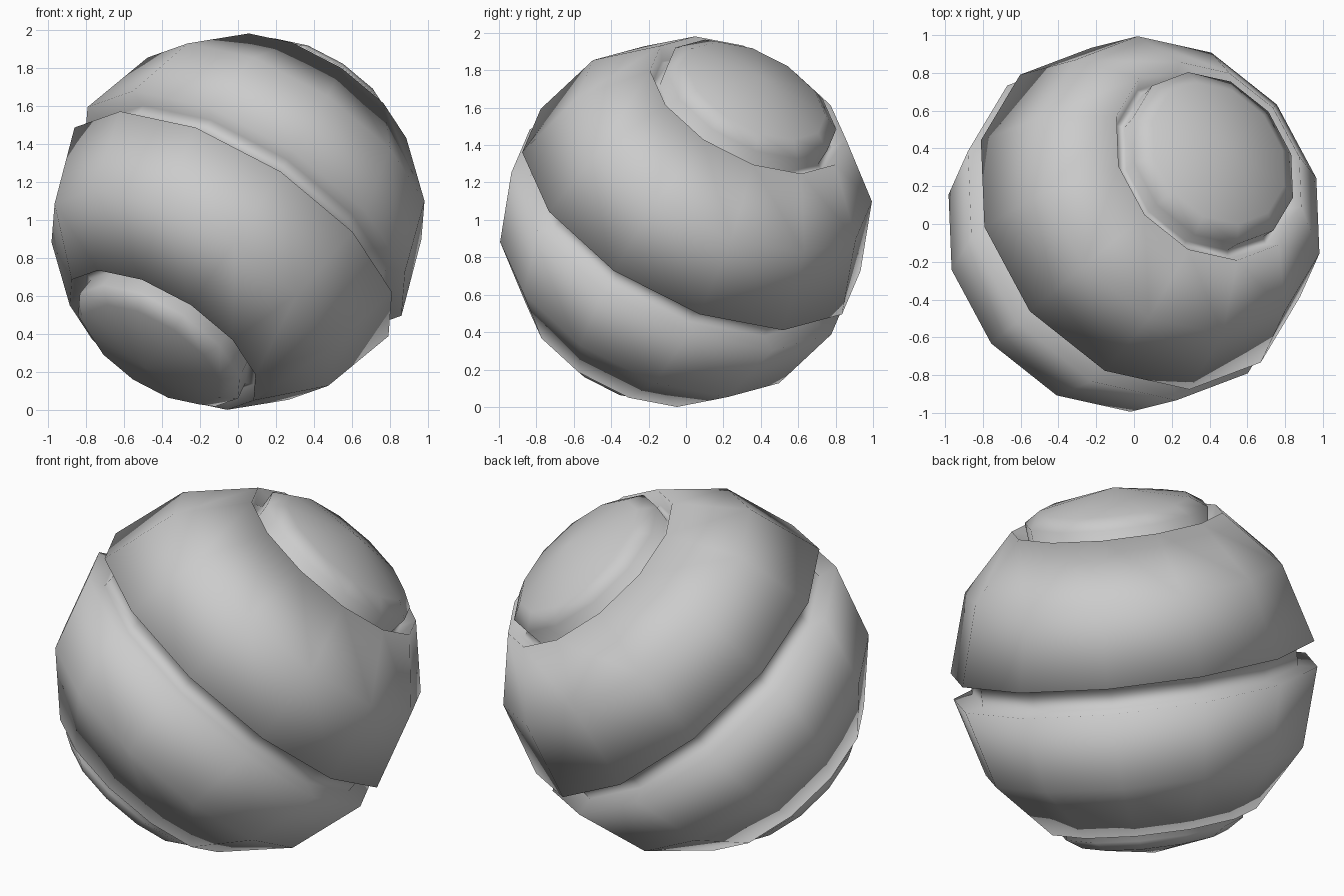
import bpy, bmesh, math
from mathutils import Matrix, Vector

cube = bpy.data.objects.get("Cube")
if cube:
    bpy.data.objects.remove(cube, do_unlink=True)

SEGMENTS = 12

# Half profile as (radius, height along the tilted axis), pole to equator
cap = [(0, 1.0), (0.41, 0.91), (0.50, 0.85)]
cap_groove = [(0.49, 0.75), (0.53, 0.73)]
shell = [(0.575, 0.81), (0.866, 0.5), (0.993, 0.07)]
equator_groove = [(0.89, 0.055)]
half = cap + cap_groove + shell + equator_groove
profile = half + [(r, -h) for r, h in reversed(half)]

# Single grey surface
grey = bpy.data.materials.new("light_grey")
grey.use_nodes = True
colour = (0.6, 0.6, 0.6, 1)
grey.diffuse_color = colour
grey.node_tree.nodes["Principled BSDF"].inputs["Base Color"].default_value = colour

# Lathe the profile around its axis
bm = bmesh.new()
verts = [bm.verts.new((r, 0, h)) for r, h in profile]
edges = [bm.edges.new(pair) for pair in zip(verts, verts[1:])]
bmesh.ops.spin(bm, geom=verts + edges, cent=(0, 0, 0), axis=(0, 0, 1),
               angle=math.tau, steps=SEGMENTS, use_duplicate=False)
bmesh.ops.remove_doubles(bm, verts=bm.verts, dist=0.001)
bmesh.ops.recalc_face_normals(bm, faces=bm.faces)

# Tilt the axis, keeping one pair of corners level
axis = Vector((0.49, 0.41, 0.77)).normalized()
level = axis.cross((0, 0, 1)).normalized()
tilt = Matrix((level, axis.cross(level), axis)).transposed()
bm.transform(tilt.to_4x4())

# Centre on the origin and rest on the ground
lows = [min(v.co[i] for v in bm.verts) for i in range(3)]
highs = [max(v.co[i] for v in bm.verts) for i in range(3)]
middle = [(a + b) / 2 for a, b in zip(lows, highs)]
bm.transform(Matrix.Translation((-middle[0], -middle[1], -lows[2])))

mesh = bpy.data.meshes.new("grooved_ball")
bm.to_mesh(mesh)
bm.free()
mesh.materials.append(grey)
mesh.shade_smooth()
ball = bpy.data.objects.new("grooved_ball", mesh)
bpy.context.collection.objects.link(ball)
